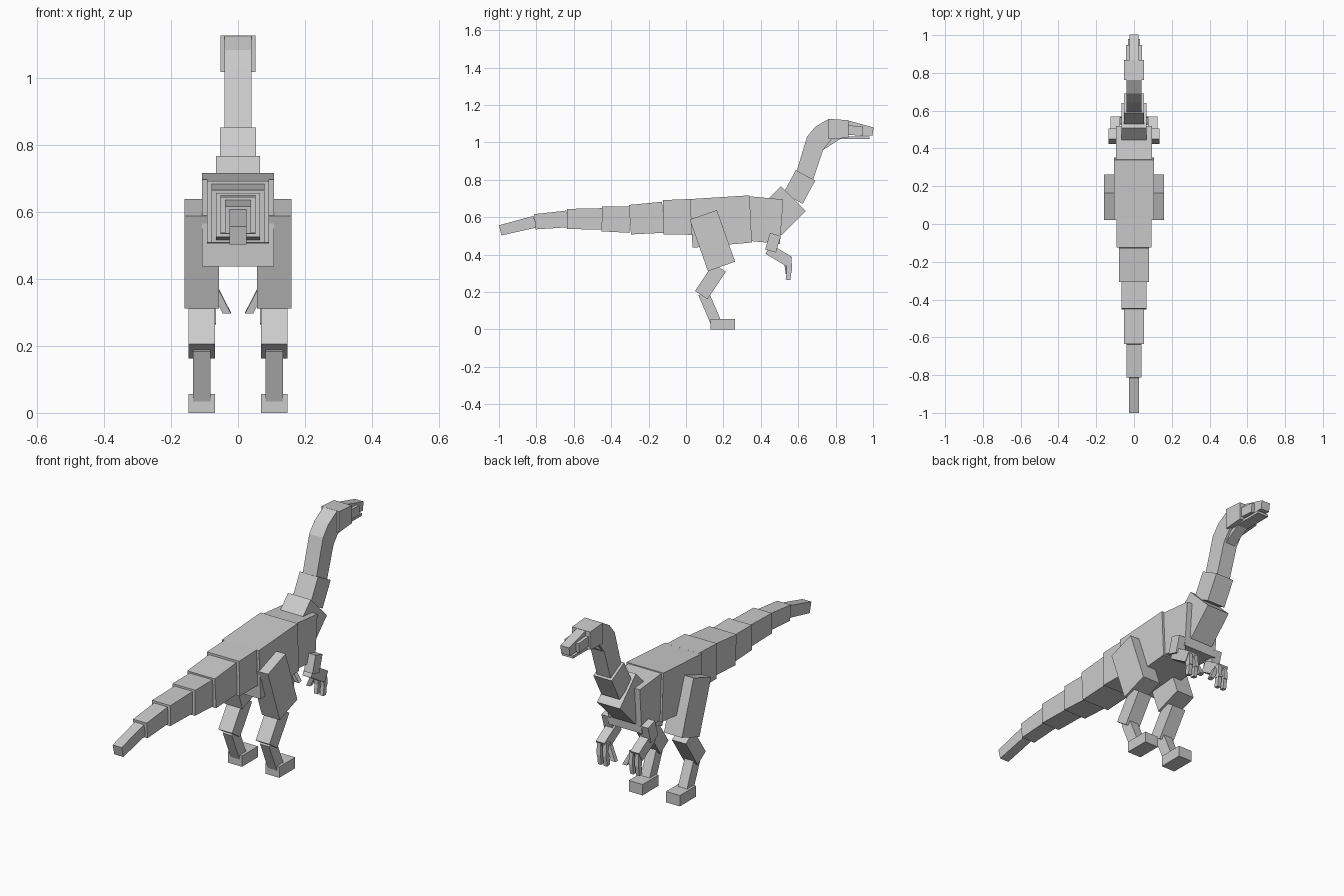
import bpy, bmesh
from mathutils import Vector

if "Cube" in bpy.data.objects:
    bpy.data.objects.remove(bpy.data.objects["Cube"])


def add_mesh(name, bm, mirror=False):
    bmesh.ops.recalc_face_normals(bm, faces=bm.faces)
    me = bpy.data.meshes.new(name)
    bm.to_mesh(me)
    bm.free()
    ob = bpy.data.objects.new(name, me)
    bpy.context.collection.objects.link(ob)
    if mirror:
        ob.modifiers.new("Mirror", 'MIRROR').use_mirror_merge = False


def prism(name, w, profile, x=0, lean=0):
    """Side profile of (y, z) points, half width w about x; parts off centre are mirrored."""
    bm = bmesh.new()
    half = len(profile) / 2
    shift = [lean if lean and half / 2 < i + 1 <= half + 1 else 0 for i in range(len(profile))]
    near, far = [[bm.verts.new((x + d + s * w, y, z)) for d, (y, z) in zip(shift, profile)]
                 for s in (-1, 1)]
    bm.faces.new(near)
    bm.faces.new(far)
    for i in range(len(profile)):
        bm.faces.new((near[i - 1], near[i], far[i], far[i - 1]))
    add_mesh(name, bm, x > 0)


def box(name, w, a, b, h, h_end=None, x=0, lean=0):
    """Tapered box along a to b in the side plane; lean moves its far end sideways."""
    a, b = Vector(a), Vector(b)
    up = (b - a).orthogonal().normalized() / 2
    end = up * (h if h_end is None else h_end)
    prism(name, w, [a + up * h, b + end, b - end, a - up * h], x, lean)


# Tail: six segments growing steadily towards the body
joints = [(-.993, .53), (-.808, .576), (-.635, .591), (-.45, .591),
          (-.3, .587), (-.122, .6), (.03, .602)]
for i, (a, b) in enumerate(zip(joints, joints[1:])):
    h = .06 + .0255 * i
    box(f"tail_{i + 1}", .026 + .0134 * i, a, b, h - .004, h + .004)

# Body and chest
prism("body", .107, [(.02, .697), (.34, .717), (.352, .465), (.035, .437)])
prism("chest", .096, [(.34, .712), (.52, .695), (.502, .458), (.345, .473)])

# Neck
box("neck_base", .066, (.575, .7), (.445, .57), .188)
box("neck_lower", .053, (.639, .824), (.572, .7), .118)
prism("neck_upper", .04, [(.575, .79), (.647, 1.03), (.69, 1.083), (.765, 1.127),
                          (.78, 1.02), (.733, .96), (.67, .77)])
prism("throat", .028, [(.733, .96), (.83, 1.022), (.74, 1.022)])

# Head
box("head", .052, (.763, 1.072), (.868, 1.072), .109, .093)
box("snout", .025, (.86, 1.079), (1, 1.058), .078, .045)
box("snout_sides", .042, (.86, 1.067), (.945, 1.06), .05)
box("lower_jaw", .032, (.78, 1.024), (.98, 1.024), .013)

# Legs
box("thighs", .052, (.0925, .613), (.19, .337), .154, x=.108)
box("shins", .04, (.18, .331), (.0815, .184), .08, x=.108)
box("ankles", .026, (.0925, .195), (.159, .04), .058, x=.108)
box("feet", .04, (.13, .0285), (.262, .0285), .057, x=.108)

# Arms
box("upper_arms", .025, (.478, .508), (.452, .42), .06, x=.11)
box("forearms", .025, (.44, .43), (.553, .362), .058, x=.1)

# Hands with a thumb and two fingers
box("thumbs", .012, (.535, .37), (.545, .298), .024, x=.07, lean=-.037)
for side, x in (("inner", .076), ("outer", .11)):
    box(side + "_fingers", .011, (.548, .385), (.553, .315), .03, x=x)
    box(side + "_fingertips", .01, (.553, .325), (.545, .265), .025, x=x)
